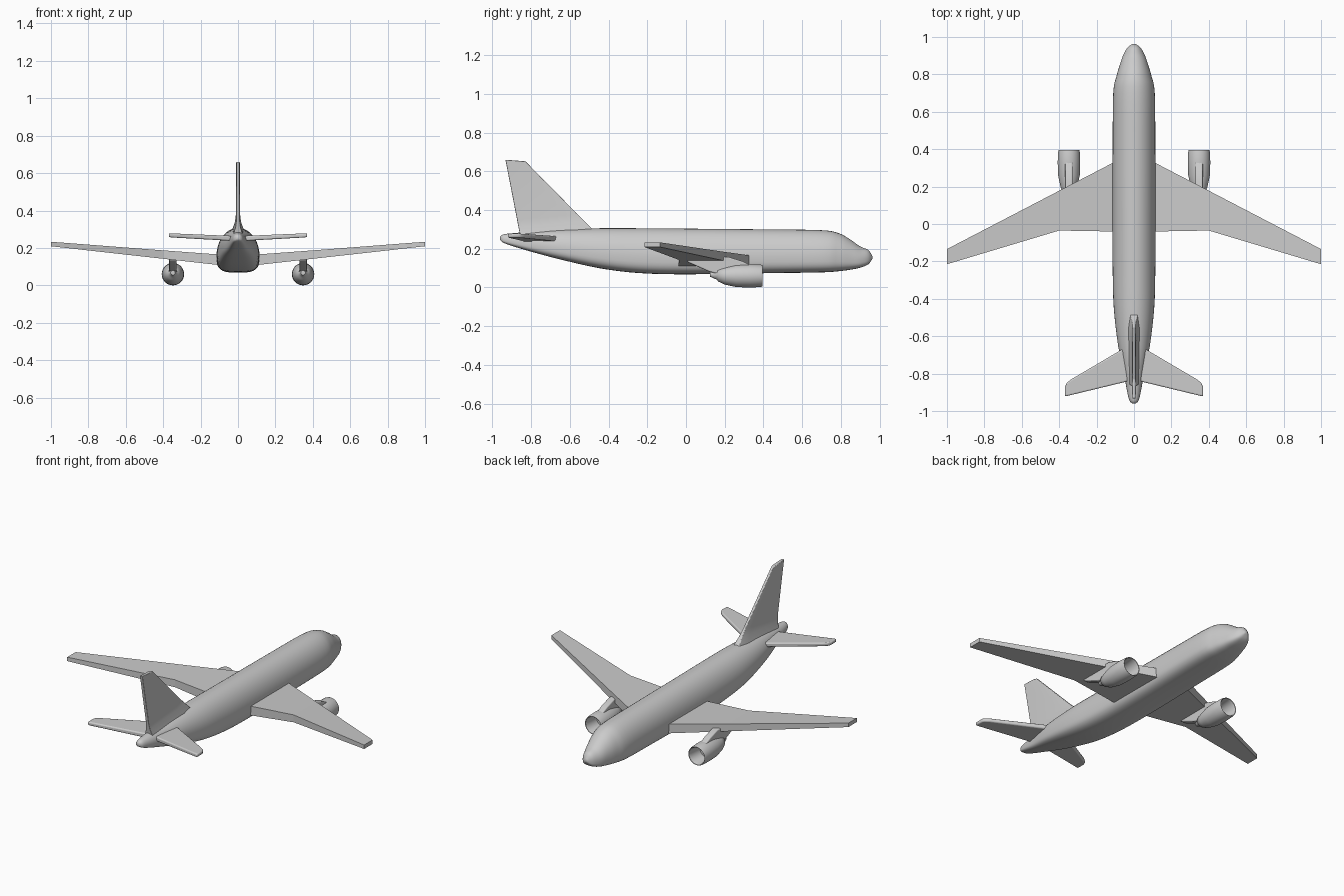
import bpy
import bmesh
from math import cos, sin, pi, radians, copysign
from mathutils import Vector

cube = bpy.data.objects.get("Cube")
if cube:
    bpy.data.objects.remove(cube, do_unlink=True)

# Single paint colour
paint = bpy.data.materials.new("light grey paint")
paint.use_nodes = True
grey = (0.6, 0.6, 0.6, 1)
paint.diffuse_color = grey
paint.node_tree.nodes["Principled BSDF"].inputs["Base Color"].default_value = grey


def loft(name, rings, mirror=False, bevel=0, smooth_angle=0):
    """Skin a list of equal-length rings, cap both ends and finish the object."""
    bm = bmesh.new()
    loops = [[bm.verts.new(p) for p in ring] for ring in rings]
    count = len(loops[0])
    for a, b in zip(loops, loops[1:]):
        for i in range(count):
            j = (i + 1) % count
            bm.faces.new((a[i], a[j], b[j], b[i]))
    bm.faces.new(loops[0])
    bm.faces.new(loops[-1])
    bmesh.ops.recalc_face_normals(bm, faces=bm.faces)
    mesh = bpy.data.meshes.new(name)
    bm.to_mesh(mesh)
    bm.free()
    mesh.materials.append(paint)
    obj = bpy.data.objects.new(name, mesh)
    bpy.context.collection.objects.link(obj)
    if smooth_angle:
        bpy.ops.object.select_all(action="DESELECT")
        obj.select_set(True)
        bpy.context.view_layer.objects.active = obj
        bpy.ops.object.shade_smooth_by_angle(angle=radians(smooth_angle))
    if bevel:
        mod = obj.modifiers.new("rounded edges", "BEVEL")
        mod.width = bevel
        mod.segments = 3
    if mirror:
        obj.modifiers.new("other side", "MIRROR")
    return obj


def smooth_stations(rows, steps):
    """Catmull-Rom interpolation through the rows of a station table."""
    rows = [Vector(r) for r in rows]
    padded = [rows[0]] + rows + [rows[-1]]
    out = []
    for a, b, c, d in zip(padded, padded[1:], padded[2:], padded[3:]):
        for s in range(steps):
            t = s / steps
            out.append(b + (c - a) * (t / 2) + (a * 2 - b * 5 + c * 4 - d) * (t * t / 2)
                       + (b * 3 - a - c * 3 + d) * (t ** 3 / 2))
    return out + [rows[-1]]


def body_ring(y, half_width, bottom, top, sides=40):
    """Round upper half, squarer lower half."""
    middle = bottom + 0.38 * (top - bottom)
    ring = []
    for i in range(sides):
        c, s = cos(2 * pi * i / sides), sin(2 * pi * i / sides)
        power = 1 if s >= 0 else 0.6
        x = copysign(abs(c) ** power, c) * half_width
        rise = (top - middle) if s >= 0 else (middle - bottom)
        ring.append((x, y, middle + copysign(abs(s) ** power, s) * rise))
    return ring


# Fuselage: y, half width, bottom, top
body = [
    (-0.96, 0.008, 0.245, 0.262), (-0.945, 0.024, 0.232, 0.274),
    (-0.9, 0.036, 0.215, 0.28), (-0.8, 0.054, 0.185, 0.288),
    (-0.65, 0.085, 0.145, 0.3), (-0.45, 0.108, 0.1, 0.306),
    (-0.25, 0.114, 0.075, 0.306), (0, 0.115, 0.068, 0.304),
    (0.43, 0.114, 0.074, 0.3), (0.7, 0.111, 0.078, 0.296),
    (0.79, 0.094, 0.084, 0.28), (0.85, 0.076, 0.092, 0.247),
    (0.9, 0.059, 0.102, 0.212), (0.942, 0.036, 0.12, 0.194),
    (0.963, 0.008, 0.148, 0.162),
]
loft("fuselage", [body_ring(*row) for row in smooth_stations(body, 4)], smooth_angle=50)


def slab(x, lead, trail, low, high):
    return [(x, lead, low), (x, lead, high), (x, trail, high), (x, trail, low)]


# Main wings with a kinked trailing edge
loft("wings", [
    slab(0.05, 0.326, -0.04, 0.108, 0.162),
    slab(0.115, 0.326, -0.04, 0.11, 0.166),
    slab(0.4, 0.178, -0.035, 0.142, 0.187),
    slab(1, -0.134, -0.215, 0.209, 0.233),
], mirror=True)

# Tailplanes with a clipped leading tip
loft("tailplanes", [
    slab(0.01, -0.64, -0.835, 0.236, 0.264),
    slab(0.07, -0.674, -0.85, 0.24, 0.266),
    slab(0.335, -0.83, -0.914, 0.255, 0.277),
    slab(0.36, -0.85, -0.92, 0.257, 0.278),
    slab(0.37, -0.87, -0.922, 0.258, 0.278),
], mirror=True, bevel=0.007, smooth_angle=30)


# Fin, flaring into the body at its base
def fin_ring(half, lead, lead_z, trail, trail_z):
    shoulder = Vector((0, lead, lead_z)).lerp(Vector((0, trail, trail_z)), 0.2)
    return [(half * 0.6, lead, lead_z), (half, *shoulder.yz), (half * 0.8, trail, trail_z),
            (-half * 0.8, trail, trail_z), (-half, *shoulder.yz), (-half * 0.6, lead, lead_z)]


loft("tail_fin", [
    fin_ring(0.036, -0.46, 0.28, -0.855, 0.25),
    fin_ring(0.028, -0.495, 0.312, -0.86, 0.283),
    fin_ring(0.017, -0.525, 0.343, -0.866, 0.312),
    fin_ring(0.012, -0.56, 0.378, -0.873, 0.35),
    fin_ring(0.011, -0.83, 0.652, -0.933, 0.66),
], bevel=0.003, smooth_angle=40)

# Engine pods: hollow intake, rounded cowl, tapering exhaust
ENGINE_X, ENGINE_Z = 0.348, 0.06


def circle(y, radius, z, sides=32):
    return [(ENGINE_X + radius * cos(2 * pi * i / sides), y,
             z + radius * sin(2 * pi * i / sides)) for i in range(sides)]


pod = [(0.3, 0.01), (0.3, 0.044), (0.38, 0.048), (0.394, 0.052), (0.396, 0.055),
       (0.385, 0.058), (0.33, 0.06), (0.26, 0.058), (0.2, 0.045),
       (0.165, 0.032), (0.16, 0.024), (0.125, 0.012)]
loft("engine_pods", [circle(y, r, ENGINE_Z + max(0, 0.2 - y) * 0.1) for y, r in pod],
     mirror=True, smooth_angle=40)

# Pylons joining the pods to the wings
pylon = [(0.35, 0.108), (0.29, 0.136), (0.22, 0.158), (0.1, 0.16), (0, 0.15),
         (0.01, 0.13), (0.12, 0.082), (0.2, 0.06), (0.3, 0.1)]
loft("engine_pylons", [[(ENGINE_X + side * 0.02, y, z) for y, z in pylon] for side in (-1, 1)],
     mirror=True, bevel=0.006, smooth_angle=35)
